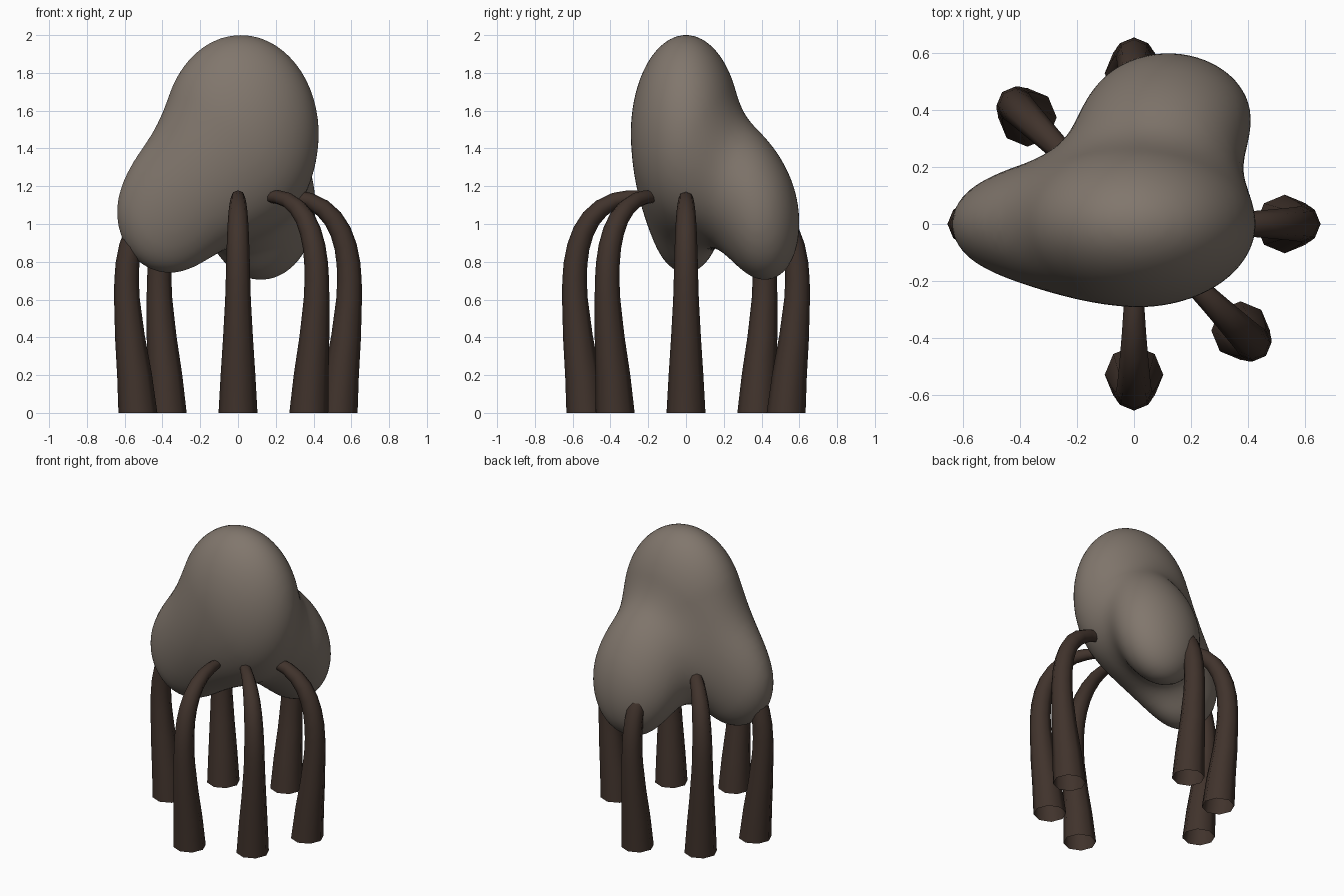
import bpy, bmesh, math
from mathutils import Vector, Matrix

if "Cube" in bpy.data.objects:
    bpy.data.objects.remove(bpy.data.objects["Cube"])


def material(name, rgb):
    m = bpy.data.materials.new(name)
    m.diffuse_color = (*rgb, 1)
    m.use_nodes = True
    m.node_tree.nodes["Principled BSDF"].inputs["Base Color"].default_value = m.diffuse_color
    return m


grey = material("warm grey skin", (0.22, 0.183, 0.152))
brown = material("dark brown", (0.052, 0.033, 0.025))


def finish(name, bm, mat):
    me = bpy.data.meshes.new(name)
    bm.to_mesh(me)
    bm.free()
    me.materials.append(mat)
    ob = bpy.data.objects.new(name, me)
    bpy.context.collection.objects.link(ob)
    return ob


# Body: one tall lobe with two hanging lobes leaning in, (centre, radii, tilt)
def tilt(deg, axis):
    return Matrix.Rotation(math.radians(deg), 3, axis)


LOBES = [
    (Vector((0.015, 0.0, 1.478)), Vector((0.412, 0.292, 0.522)), tilt(0, 'X')),
    (Vector((-0.342, 0.0, 1.085)), Vector((0.295, 0.195, 0.345)), tilt(12, 'Y')),
    (Vector((0.12, 0.37, 1.083)), Vector((0.29, 0.222, 0.383)), tilt(11, 'X')),
]
BLEND = 0.27


def lobe_distance(p, c, r, rot):
    q = rot.transposed() @ (p - c)
    a = Vector((q.x / r.x, q.y / r.y, q.z / r.z))
    b = Vector((a.x / r.x, a.y / r.y, a.z / r.z))
    return a.length * (a.length - 1) / max(b.length, 1e-6)


def smooth_union(p):
    d = None
    for c, r, rot in LOBES:
        e = lobe_distance(p, c, r, rot)
        if d is None:
            d = e
        else:
            h = max(BLEND - abs(d - e), 0) / BLEND
            d = min(d, e) - h * h * BLEND / 4
    return d


bm = bmesh.new()
for c, r, rot in LOBES:
    bmesh.ops.create_icosphere(
        bm, subdivisions=4, radius=1,
        matrix=Matrix.Translation(c) @ rot.to_4x4() @ Matrix.Diagonal((*r, 1)))
body = finish("body", bm, grey)
mod = body.modifiers.new("fuse", 'REMESH')
mod.mode = 'VOXEL'
mod.voxel_size = 0.03
deps = bpy.context.evaluated_depsgraph_get()
fused = bpy.data.meshes.new_from_object(body.evaluated_get(deps))
body.modifiers.clear()
body.data = fused

# Pull the fused skin onto the softly blended surface
bm = bmesh.new()
bm.from_mesh(fused)
E = 0.002
axes = [Vector((E, 0, 0)), Vector((0, E, 0)), Vector((0, 0, E))]
STEPS = 7
for step in range(STEPS):
    for v in bm.verts:
        p = v.co.copy()
        f = smooth_union(p)
        g = Vector([(smooth_union(p + a) - smooth_union(p - a)) / (2 * E) for a in axes])
        move = -f * g / max(g.length_squared, 0.2)
        if move.length > 0.05:
            move *= 0.05 / move.length
        v.co = p + move
    if step < STEPS - 2:
        bmesh.ops.smooth_vert(bm, verts=bm.verts, factor=0.5,
                              use_axis_x=True, use_axis_y=True, use_axis_z=True)
bmesh.ops.recalc_face_normals(bm, faces=bm.faces)
bm.to_mesh(fused)
bm.free()
fused.materials.clear()
fused.materials.append(grey)
for p in fused.polygons:
    p.use_smooth = True
    p.material_index = 0

# Legs: open tapered eight-sided tubes, (distance out, height, thickness)
PATH = [(0.53, 0, 0.103), (0.548, 0.2, 0.092), (0.572, 0.4, 0.079), (0.588, 0.6, 0.068),
        (0.59, 0.7, 0.065), (0.585, 0.79, 0.063), (0.57, 0.88, 0.06), (0.543, 0.96, 0.057),
        (0.502, 1.03, 0.053), (0.448, 1.084, 0.048), (0.375, 1.125, 0.042),
        (0.30, 1.142, 0.037), (0.235, 1.146, 0.032)]
SIDES = 8


def leg(name, angle):
    bm = bmesh.new()
    rot = Matrix.Rotation(math.radians(angle), 3, 'Z')
    rings = []
    for i, (x, z, r) in enumerate(PATH):
        a, b = PATH[max(i - 1, 0)], PATH[min(i + 1, len(PATH) - 1)]
        t = Vector((b[0] - a[0], 0, b[1] - a[1])).normalized()
        if i == 0:
            t = Vector((0, 0, 1))
        side, out = Vector((0, 1, 0)), Vector((t.z, 0, -t.x))
        rings.append([bm.verts.new(rot @ (Vector((x, 0, z))
                      + r * (math.cos(k * math.tau / SIDES) * out
                             + math.sin(k * math.tau / SIDES) * side)))
                      for k in range(SIDES)])
    for lo, hi in zip(rings, rings[1:]):
        for k in range(SIDES):
            j = (k + 1) % SIDES
            bm.faces.new((lo[k], lo[j], hi[j], hi[k])).smooth = True
    finish(name, bm, brown)


for name, angle in (("front_leg", -90), ("front_right_leg", -45), ("right_leg", 0),
                    ("back_leg", 90), ("back_left_leg", 135), ("left_leg", 180)):
    leg(name, angle)
